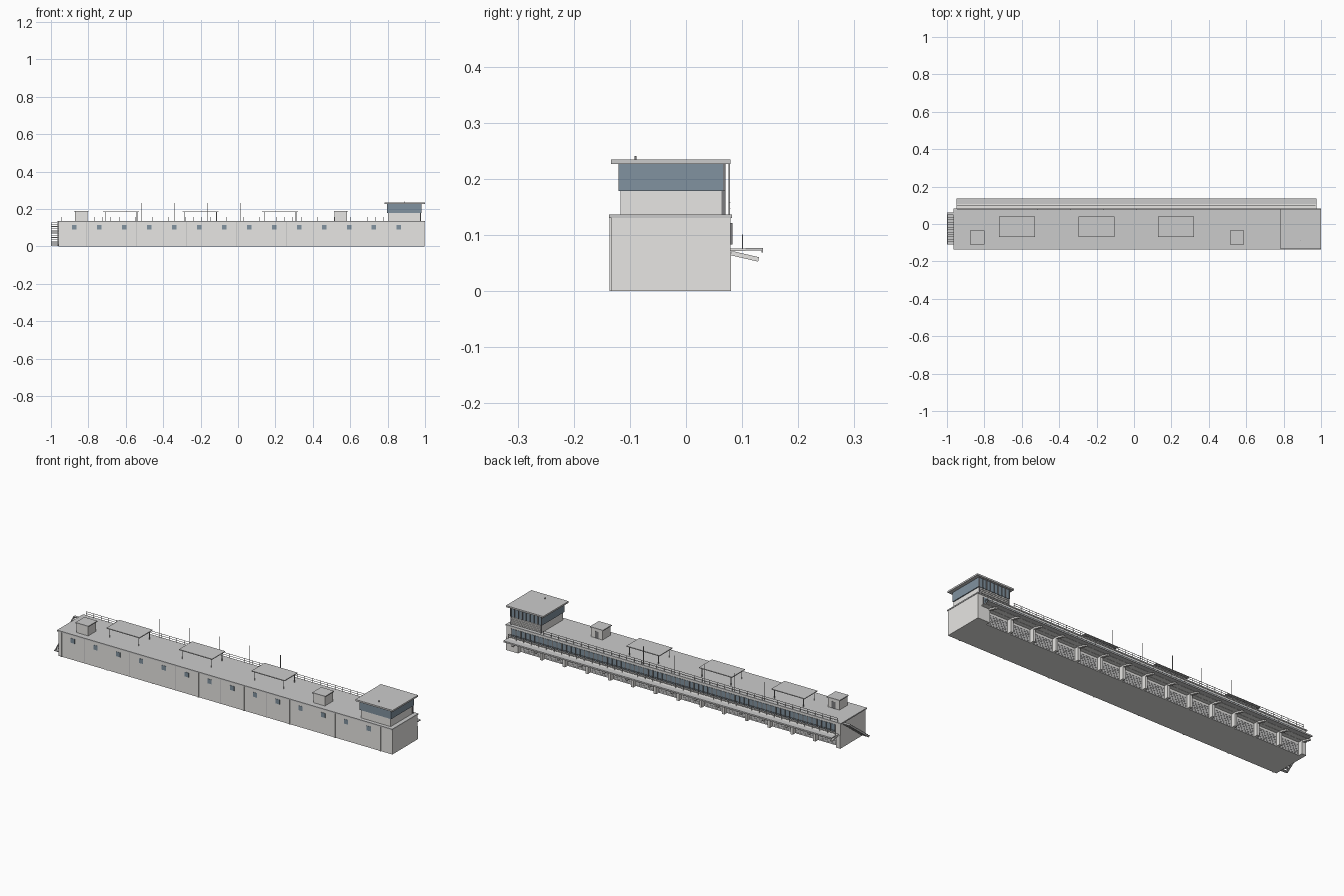
import bpy, bmesh, math
from mathutils import Matrix, Vector


def material(name, rgb):
    m = bpy.data.materials.new(name)
    m.diffuse_color = (*rgb, 1)
    return m


WALL = material("wall_paint", (0.80, 0.79, 0.77))
ROOF = material("roof_grey", (0.66, 0.66, 0.65))
GLASS = material("dark_glass", (0.22, 0.29, 0.35))
DARK = material("dark_metal", (0.2, 0.2, 0.21))
STEEL = material("steel", (0.5, 0.5, 0.5))


def boxes(name, items, mat):
    """One object made of boxes (x0, x1, y0, y1, z0, z1[, tilt about x])."""
    bm = bmesh.new()
    for x0, x1, y0, y1, z0, z1, *tilt in items:
        c = Vector(((x0 + x1) / 2, (y0 + y1) / 2, (z0 + z1) / 2))
        m = Matrix.Translation(c)
        if tilt:
            m = m @ Matrix.Rotation(tilt[0], 4, 'X')
        m = m @ Matrix.Diagonal((x1 - x0, y1 - y0, z1 - z0, 1))
        bmesh.ops.create_cube(bm, size=1, matrix=m)
    me = bpy.data.meshes.new(name)
    bm.to_mesh(me)
    bm.free()
    me.materials.append(mat)
    ob = bpy.data.objects.new(name, me)
    bpy.context.collection.objects.link(ob)
    return ob


def posts(xs, ys, z0, z1, r):
    return [(x - r, x + r, y - r, y + r, z0, z1) for x in xs for y in ys]


def spread(a, b, n):
    return [a + (b - a) * i / (n - 1) for i in range(n)]


BAY = 0.1335
bay_x = [-0.875 + BAY * i for i in range(14)]          # bay centres
edge_x = [-0.875 + BAY * (i - 0.5) for i in range(15)]  # bay edges

# main block: set-back ground floor, full-depth upper floor, end piers
boxes("ground_floor", [(-0.96, 0.998, -0.133, 0.057, 0, 0.07)], WALL)
boxes("upper_floor", [(-0.96, 0.998, -0.133, 0.079, 0.07, 0.13)], WALL)
boxes("end_piers", [(-0.96, edge_x[0] + 0.008, 0.057, 0.08, 0, 0.07),
                    (edge_x[-1], 0.998, 0.057, 0.08, 0, 0.07)], WALL)
boxes("roof_slab", [(-0.965, 1.0, -0.137, 0.082, 0.13, 0.136)], ROOF)

# front wall: pilasters, panel seams and small windows
boxes("front_pilasters", [(x - 0.004, x + 0.004, -0.1365, -0.133, 0, 0.13)
                          for x in edge_x[::2]], WALL)
boxes("front_seams", [(x - 0.001, x + 0.001, -0.1335, -0.133, 0, 0.13)
                      for x in edge_x[1::2]], STEEL)
boxes("front_windows", [(x - 0.012, x + 0.012, -0.1345, -0.132, 0.089, 0.113)
                        for x in bay_x], GLASS)

# garage side: columns, shutters with slats
boxes("garage_columns", [(x - 0.007, x + 0.007, 0.057, 0.08, 0, 0.07)
                         for x in edge_x[1:-1]], WALL)
boxes("garage_shutters", [(x - 0.054, x + 0.054, 0.057, 0.0585, 0, 0.058)
                          for x in bay_x], ROOF)
boxes("shutter_slats", [(x - 0.054, x + 0.054, 0.0585, 0.0595, z, z + 0.0015)
                        for x in bay_x for z in spread(0.006, 0.055, 7)], STEEL)

# balcony canopy, edge lip and sloping brackets
boxes("balcony_floor", [(-0.95, 0.975, 0.078, 0.106, 0.071, 0.0755)], WALL)
boxes("canopy", [(-0.95, 0.975, 0.106, 0.137, 0.072, 0.0765)], ROOF)
boxes("canopy_lip", [(-0.95, 0.975, 0.1345, 0.137, 0.069, 0.073)], ROOF)
boxes("canopy_brackets", [(x - 0.006, x + 0.006, 0.08, 0.13, 0.058, 0.066,
                           math.radians(-13)) for x in edge_x], WALL)

# balcony railing
boxes("balcony_railing",
      posts(spread(-0.945, 0.97, 44), [0.101], 0.0755, 0.1, 0.0008) +
      [(-0.946, 0.971, 0.1, 0.102, z, z + 0.0015) for z in (0.084, 0.092, 0.099)], STEEL)

# long upper glazing with mullions
boxes("upper_glazing", [(-0.93, 0.965, 0.079, 0.0805, 0.083, 0.121)], GLASS)
boxes("upper_mullions", [(x - 0.0025, x + 0.0025, 0.0795, 0.0825, 0.083, 0.121)
                         for x in spread(-0.93, 0.965, 72)], DARK)

# roof edge railing
boxes("roof_railing",
      posts(spread(-0.945, 0.78, 40), [0.078], 0.136, 0.157, 0.0008) +
      [(-0.946, 0.782, 0.077, 0.079, z, z + 0.0015) for z in (0.146, 0.1565)], STEEL)

# flag masts
boxes("masts", posts([-0.515, -0.34, -0.165, 0.015, 0.195], [0.077],
                     0.136, 0.233, 0.001), STEEL)

# roof shelters on posts
for i, cx in enumerate((-0.625, -0.2, 0.225)):
    boxes(f"shelter_roof_{i + 1}", [(cx - 0.097, cx + 0.097, -0.07, 0.04, 0.183, 0.187)], ROOF)
    boxes(f"shelter_posts_{i + 1}", posts((cx - 0.085, cx + 0.085), (-0.06, 0.03),
                                          0.136, 0.183, 0.0015), STEEL)

# stair-head huts with doors
for i, cx in enumerate((-0.838, 0.55)):
    boxes(f"hut_{i + 1}", [(cx - 0.034, cx + 0.034, -0.106, -0.039, 0.136, 0.185)], WALL)
    boxes(f"hut_roof_{i + 1}", [(cx - 0.038, cx + 0.038, -0.11, -0.035, 0.185, 0.19)], ROOF)
    boxes(f"hut_door_{i + 1}", [(cx - 0.011, cx + 0.011, -0.04, -0.038, 0.136, 0.172)], DARK)

# control tower
boxes("tower_base", [(0.803, 0.977, -0.117, 0.063, 0.136, 0.178)], WALL)
boxes("tower_glass", [(0.797, 0.982, -0.12, 0.066, 0.178, 0.226)], GLASS)
boxes("tower_roof", [(0.782, 1.0, -0.134, 0.079, 0.226, 0.2345)], ROOF)
boxes("tower_mullions", [(x - 0.002, x + 0.002, 0.066, 0.07, 0.178, 0.226)
                         for x in spread(0.799, 0.98, 9)], DARK)
boxes("tower_louvres", [(0.805, 0.975, 0.062, 0.069, z, z + 0.007)
                        for z in spread(0.14, 0.167, 4)], WALL)
boxes("tower_louvre_frame", [(x - 0.002, x + 0.002, 0.063, 0.07, 0.136, 0.178)
                             for x in (0.803, 0.977)], DARK)
boxes("tower_aerial", posts([0.89], [-0.09], 0.2345, 0.241, 0.0015), DARK)

# outside stair on the left end, rising towards the back
N = 13
run, rise = 0.17 / N, 0.128 / N
boxes("stair_treads", [(-1.0, -0.962, -0.11 + run * i, -0.11 + run * (i + 1.15),
                        rise * (i + 1) - 0.004, rise * (i + 1)) for i in range(N)], ROOF)
length, slope = math.hypot(0.17, 0.128), math.atan2(0.128, 0.17)
boxes("stair_stringers", [(x, x + 0.003, -0.025 - length / 2 + 0.008, -0.025 + length / 2 - 0.008,
                           0.06, 0.07, slope) for x in (-1.0, -0.964)], STEEL)
